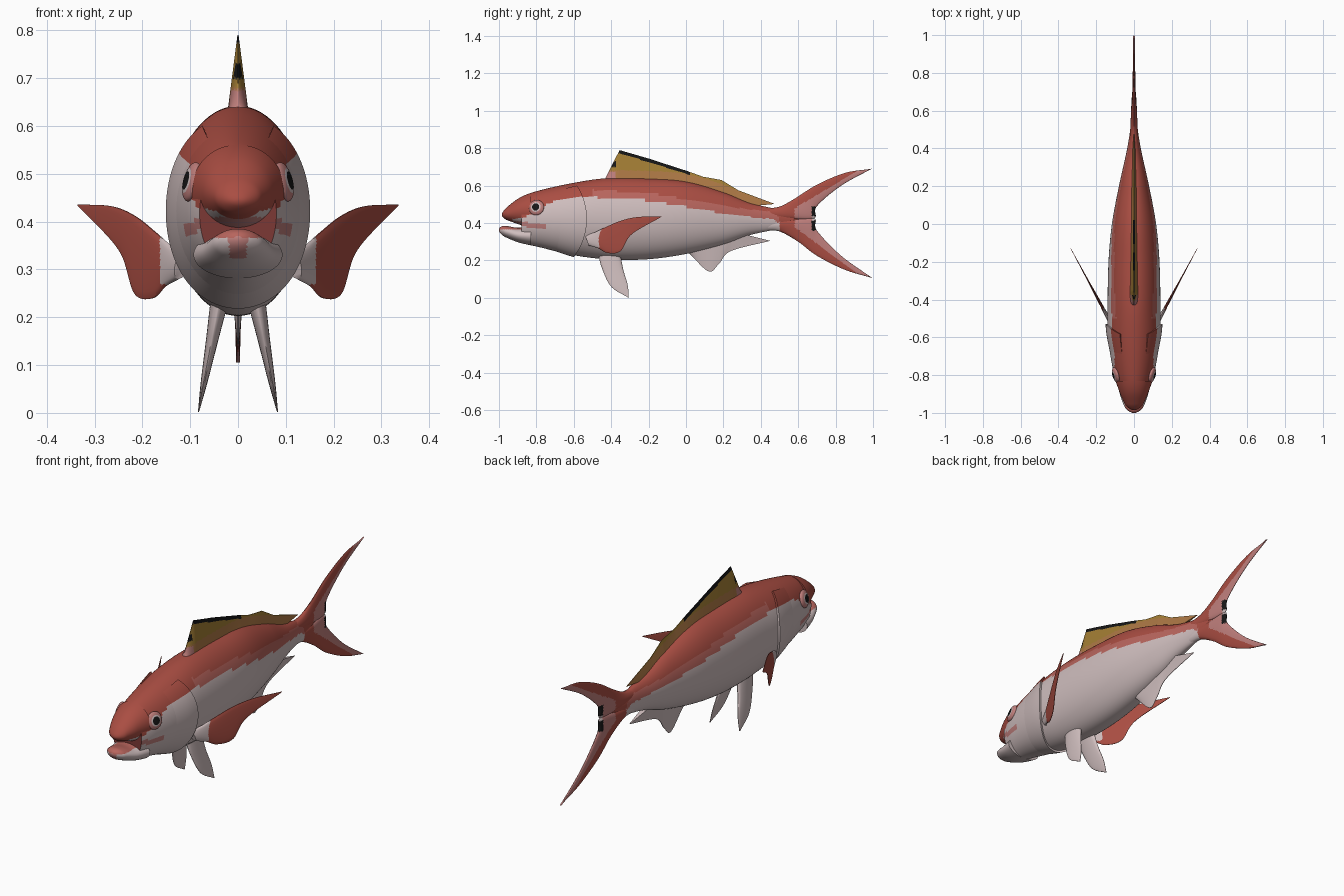
import bpy, bmesh, math
from mathutils import Vector

if "Cube" in bpy.data.objects:
    bpy.data.objects.remove(bpy.data.objects["Cube"])

PALETTE = {
    "back_red": (.40, .075, .055), "stripe_red": (.48, .13, .11),
    "belly_pale": (.62, .51, .51), "rose": (.52, .21, .20),
    "fin_yellow": (.37, .21, .035), "fin_tan": (.42, .19, .06),
    "black": (.008, .008, .008), "mouth_dark": (.20, .04, .035),
}
RED, STRIPE, PALE, ROSE, YELLOW, TAN, BLACK, MOUTH = range(len(PALETTE))
MATS = []
for name, rgb in PALETTE.items():
    m = bpy.data.materials.new(name)
    m.use_nodes = True
    m.diffuse_color = (*rgb, 1)
    bsdf = m.node_tree.nodes["Principled BSDF"]
    bsdf.inputs["Base Color"].default_value = (*rgb, 1)
    bsdf.inputs["Roughness"].default_value = .7
    MATS.append(m)


def interp(pts, x):
    """Smooth cubic through (x, value) pairs."""
    n = len(pts)
    x = min(max(x, pts[0][0]), pts[-1][0])
    i = next((k for k in range(n - 2) if x <= pts[k + 1][0]), n - 2)

    def slope(k):
        a, b = pts[max(k - 1, 0)], pts[min(k + 1, n - 1)]
        return (b[1] - a[1]) / (b[0] - a[0])
    (xa, va), (xb, vb) = pts[i], pts[i + 1]
    h = xb - xa
    t = (x - xa) / h
    s = t * t * (3 - 2 * t)
    return (va * (1 - s) + vb * s + h * slope(i) * t * (1 - t) ** 2
            - h * slope(i + 1) * t * t * (1 - t))


def along(pts, u, smooth=True):
    """Point on a (y, z) path at u = 0..1."""
    f = u * (len(pts) - 1)
    if not smooth:
        i = min(int(f), len(pts) - 2)
        return Vector(pts[i]).lerp(Vector(pts[i + 1]), f - i)
    return Vector([interp([(k, p[a]) for k, p in enumerate(pts)], f) for a in (0, 1)])


def finish(name, bm, rule, angle=50):
    bmesh.ops.recalc_face_normals(bm, faces=bm.faces)
    for f in bm.faces:
        f.material_index = rule(f.calc_center_median())
    me = bpy.data.meshes.new(name)
    bm.to_mesh(me)
    bm.free()
    for m in MATS:
        me.materials.append(m)
    ob = bpy.data.objects.new(name, me)
    bpy.context.collection.objects.link(ob)
    bpy.ops.object.select_all(action='DESELECT')
    ob.select_set(True)
    bpy.context.view_layer.objects.active = ob
    bpy.ops.object.shade_smooth_by_angle(angle=math.radians(angle))
    return ob


def loft(name, rings, rule):
    """Skin closed rings into a capped tube."""
    bm = bmesh.new()
    vs = [[bm.verts.new(p) for p in r] for r in rings]
    n = len(rings[0])
    for a, b in zip(vs, vs[1:]):
        for i in range(n):
            j = (i + 1) % n
            bm.faces.new((a[i], a[j], b[j], b[i]))
    bm.faces.new(vs[0])
    bm.faces.new(vs[-1])
    return finish(name, bm, rule)


def fin(name, root, edge, half, place, rule, smooth=True, nu=70, nv=20):
    """Thin two-sided sheet between two paths; half(u, v) is half its thickness."""
    rings = []
    for k in range(nu + 1):
        u = k / nu
        a, b = along(root, u, smooth), along(edge, u, smooth)
        pts = [(a.lerp(b, j / nv), half(u, j / nv) + .0012) for j in range(nv + 1)]
        rings.append([place(p, h) for p, h in pts] + [place(p, -h) for p, h in pts[::-1]])
    return loft(name, rings, rule)


def leaf(v):
    return 2 * math.sqrt(max(v * (1 - v), 0))


def upright(p, h):
    return (h, p.x, p.y)


# Body outline along y
TOP = [(-1, .455), (-.98, .468), (-.89, .535), (-.8, .57), (-.6, .615), (-.42, .64),
       (-.2, .638), (0, .622), (.2, .565), (.34, .508), (.45, .482), (.62, .44)]
BOTTOM = [(-1, .34), (-.9, .298), (-.8, .275), (-.6, .228), (-.4, .205), (-.2, .207),
          (0, .235), (.2, .285), (.34, .335), (.45, .36), (.62, .40)]
WIDTH = [(-1, .025), (-.95, .05), (-.9, .073), (-.8, .105), (-.6, .138), (-.45, .14),
         (-.2, .135), (0, .117), (.2, .08), (.4, .036), (.5, .02), (.62, .005)]
COLOUR_LINE = [(-1, .42), (-.9, .425), (-.82, .45), (-.72, .51), (-.6, .538), (-.4, .532),
               (-.2, .52), (0, .487), (.2, .452), (.4, .425), (.48, .41), (.52, .33)]


def surface(y, th, off=0):
    top, bot = interp(TOP, y), interp(BOTTOM, y)
    return Vector(((interp(WIDTH, y) + off) * math.cos(th), y,
                   (top + bot) / 2 + ((top - bot) / 2 + off) * math.sin(th)))


def skin(c):
    d = c.z - interp(COLOUR_LINE, c.y)
    if c.y < -.8795:
        return MOUTH
    if c.y < -.75 and abs(c.z - .385 + .12 * (c.y + .8)) < .012:
        return ROSE
    if d < 0:
        return PALE
    return STRIPE if c.y > -.5 and d < .04 else RED


CIRCLE = [math.tau * k / 72 for k in range(72)]
loft("body", [[surface(-.88 + 1.5 * k / 170, t) for t in CIRCLE] for k in range(171)], skin)


# Jaws
def jaw(name, top, bottom, width, y0, y1, rule):
    rings = []
    for k in range(31):
        y = y0 + (y1 - y0) * k / 30
        r = math.sqrt(max(1 - max(0, (k - 24) / 6.2) ** 2, 0))
        a, b, w = interp(top, y), interp(bottom, y), interp(width, y)
        rings.append([(w * r * math.cos(t), y, (a + b) / 2 + (a - b) / 2 * r * math.sin(t))
                      for t in CIRCLE])
    loft(name, rings, rule)


def upper_skin(c):
    return RED if c.z > interp(COLOUR_LINE, c.y) or c.y < -.93 else ROSE if c.z < .41 else PALE


def lower_skin(c):
    if c.z > .366:
        return STRIPE
    return ROSE if abs(c.x) < .018 and c.y < -.96 else PALE


jaw("upper_jaw", TOP, [(-.985, .425), (-.95, .413), (-.9, .395), (-.83, .37)],
    WIDTH, -.83, -.985, upper_skin)
jaw("lower_jaw", [(-1, .388), (-.95, .383), (-.9, .375), (-.83, .38)], BOTTOM,
    [(-1, .035), (-.95, .058), (-.9, .075), (-.83, .093)], -.83, -1, lower_skin)

# Gill cover wrapping both cheeks and the throat
rings = []
for k in range(121):
    th = math.radians(60 - 300 * k / 120)
    back = -.53 - .07 * math.sin(th) ** 2
    ys = [-.74 + (back + .74) * j / 24 for j in range(25)]
    rings.append([surface(y, th, -.005 + .015 * j / 24) for j, y in enumerate(ys)]
                 + [surface(y, th, -.012) for y in ys[::-1]])
loft("gill_cover", rings, skin)

# Eyes: flattened balls with pupil, iris and rim zones
for side, label in ((1, "left"), (-1, "right")):
    bm = bmesh.new()
    bmesh.ops.create_uvsphere(bm, u_segments=32, v_segments=32, radius=.042)

    def eye_zone(c):
        r = math.hypot(c.x, c.y)
        return BLACK if r < .019 else PALE if r < .028 else ROSE
    eye = finish(label + "_eye", bm, eye_zone)
    eye.scale = (1, 1, .38)
    eye.rotation_mode = 'QUATERNION'
    eye.rotation_quaternion = Vector((side, -.28, .25)).to_track_quat('Z', 'Y')
    eye.location = (side * .096, -.80, .483)


# Dorsal fin
def dorsal_zone(c):
    ridge = .79 - .31 * (c.y + .355)
    if c.y < .02 and c.z > ridge - .016 or c.y < -.375 and .70 < c.z < .73:
        return BLACK
    if c.y < -.375 and c.z < .675:
        return ROSE
    return TAN if c.z < interp(TOP, c.y) + .04 else YELLOW


fin("dorsal_fin",
    [(-.43, .62), (-.36, .62), (-.2, .61), (0, .60), (.1, .575), (.19, .55), (.26, .52), (.34, .49)],
    [(-.43, .642), (-.355, .79), (-.2, .745), (.01, .677), (.09, .648), (.19, .63), (.28, .575), (.475, .502)],
    lambda u, v: .024 * (1 - v) * (1 - .6 * u), upright, dorsal_zone, False, 140, 28)

# Anal fin
fin("anal_fin", [(.01, .25), (.1, .28), (.18, .30), (.26, .33), (.31, .34)],
    [(.02, .235), (.12, .142), (.175, .18), (.24, .25), (.45, .305)],
    lambda u, v: .015 * (1 - v), upright, lambda c: PALE)


# Forked tail
def tail_zone(c):
    if c.y > .672 and abs(c.z - .425) < .065:
        return PALE if abs(c.z - .425) < .012 else BLACK
    inner = .29 - .74 * (c.y - .7) < c.z < .55 + .6 * (c.y - .7)
    if c.y < .5 and c.z < .41:
        return PALE
    return ROSE if inner and c.y > .58 else RED


def tail_half(u, v):
    return .02 * (1 - u) ** 1.5 * leaf(v) + .003 * leaf(v)


fin("upper_tail_lobe",
    [(.42, .478), (.5, .488), (.58, .53), (.7, .605), (.85, .668), (.99, .69)],
    [(.42, .42), (.56, .42), (.685, .425), (.7, .49), (.83, .6), (.998, .693)],
    tail_half, upright, tail_zone, nu=90)
fin("lower_tail_lobe",
    [(.42, .36), (.5, .355), (.6, .30), (.7, .225), (.85, .15), (.99, .108)],
    [(.42, .42), (.56, .42), (.685, .425), (.7, .36), (.83, .225), (.998, .105)],
    tail_half, upright, tail_zone, nu=90)

# Paired fins
for side, label in ((1, "left"), (-1, "right")):
    fin(label + "_pectoral_fin",
        [(-.54, .335), (-.49, .35), (-.43, .378), (-.35, .412), (-.26, .432), (-.13, .436)],
        [(-.52, .28), (-.47, .265), (-.42, .24), (-.35, .25), (-.29, .34), (-.13, .434)],
        lambda u, v: .012 * (1 - u) * leaf(v),
        lambda p, h: (side * (.135 + .54 * (p.x + .5) + h), p.x, p.y),
        lambda c: PALE if abs(c.x) < .163 and c.z > .268 else RED)
    fin(label + "_pelvic_fin",
        [(-.47, .24), (-.45, .16), (-.40, .06), (-.31, .002)],
        [(-.35, .23), (-.335, .15), (-.312, .07), (-.306, .003)],
        lambda u, v: .018 * (1 - u) * leaf(v),
        lambda p, h: (side * (.045 + .19 * (.2 - p.y) + h), p.x, p.y),
        lambda c: PALE)
